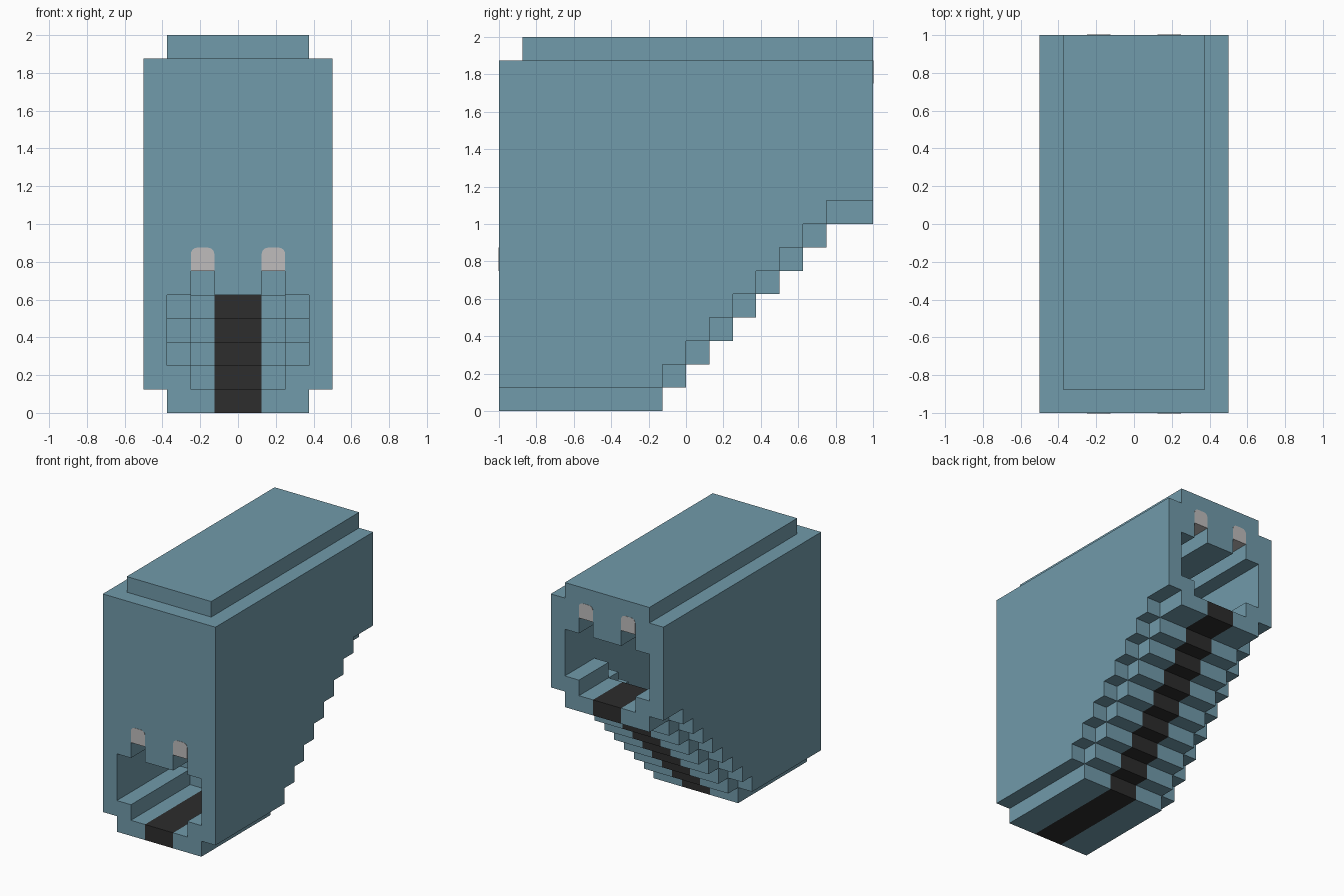
import bpy, bmesh, math

cube = bpy.data.objects.get("Cube")
if cube:
    bpy.data.objects.remove(cube, do_unlink=True)

U = 0.125  # one block unit


def make_material(name, rgb):
    mat = bpy.data.materials.new(name)
    mat.use_nodes = True
    mat.diffuse_color = (*rgb, 1)
    mat.node_tree.nodes["Principled BSDF"].inputs["Base Color"].default_value = (*rgb, 1)
    return mat


TEAL = make_material("teal_panel", (0.165, 0.325, 0.405))
BLACK = make_material("black_tread", (0.026, 0.026, 0.026))
LAMP = make_material("lamp_grey", (0.52, 0.505, 0.505))


def stairs(first_y, base_z):
    """Side outline (y, z) of eight rising steps running from front to back."""
    pts, z = [(-1, base_z)], base_z
    for i in range(8):
        y = first_y + i * U
        pts += [(y, z), (y, z + U)]
        z += U
    return pts + [(1, z)]


def add_prism(bm, outline, axis, a, b):
    """Extrude an outline from a to b along the x or y axis."""
    def place(p, t):
        return (t, p[0], p[1]) if axis == "x" else (p[0], t, p[1])
    near = [bm.verts.new(place(p, a)) for p in outline]
    far = [bm.verts.new(place(p, b)) for p in outline]
    bm.faces.new(near)
    bm.faces.new(far[::-1])
    n = len(outline)
    for i in range(n):
        j = (i + 1) % n
        bm.faces.new((near[i], far[i], far[j], near[j]))


def finish(name, bm, *mats):
    bmesh.ops.recalc_face_normals(bm, faces=bm.faces)
    bm.normal_update()
    mesh = bpy.data.meshes.new(name)
    for m in mats:
        mesh.materials.append(m)
    # Downward faces take the second material when there is one
    if len(mats) > 1:
        for f in bm.faces:
            f.material_index = 1 if f.normal.z < -0.9 else 0
    bm.to_mesh(mesh)
    bm.free()
    obj = bpy.data.objects.new(name, mesh)
    bpy.context.collection.objects.link(obj)
    return obj


def column(name, bottom, top, x0, x1, *mats, mirror=True):
    bm = bmesh.new()
    outline = bottom + top[::-1]
    add_prism(bm, outline, "x", x0, x1)
    if mirror:
        add_prism(bm, outline, "x", -x1, -x0)
    return finish(name, bm, *mats)


# Shared side outlines
underside = stairs(-U, 0)
floor = stairs(-2 * U, U)
ledge = stairs(-2 * U, 2 * U)
ceiling = stairs(-5 * U, 5 * U)
groove = stairs(-5 * U, 6 * U)
wall_base = stairs(-U, U)
roof = [(-1, 15 * U), (-7 * U, 15 * U), (-7 * U, 2), (1, 2)]
wall_top = [(-1, 15 * U), (1, 15 * U)]

# Stair floor: dark centre strip, side treads and raised ledges
column("centre_treads", underside, floor, -U, U, BLACK, mirror=False)
column("side_treads", underside, floor, U, 2 * U, TEAL)
column("ledges", underside, ledge, 2 * U, 3 * U, TEAL)

# Outer side walls
column("side_walls", wall_base, wall_top, 3 * U, 4 * U, TEAL)

# Stepped ceiling and raised roof, with a lamp groove on each side
column("centre_ceiling", ceiling, roof, -U, U, TEAL, mirror=False)
column("lamp_grooves", groove, roof, U, 2 * U, TEAL, LAMP)
column("side_ceiling", ceiling, roof, 2 * U, 3 * U, TEAL)


# Round-topped lamp plates above the grooves at both ends
def lamp_outline(cx, z):
    h, r = U / 2, 0.035
    pts = [(cx - h, z), (cx + h, z)]
    for side, start in ((1, 0), (-1, 90)):
        for k in range(5):
            a = math.radians(start + k * 22.5)
            pts.append((cx + side * (h - r) + r * math.cos(a), z + U - r + r * math.sin(a)))
    return pts


for name, y0, y1, z in (("front_lamps", -1.002, -0.998, 6 * U), ("back_lamps", 0.998, 1.002, 14 * U)):
    bm = bmesh.new()
    for s in (-1, 1):
        add_prism(bm, lamp_outline(s * 1.5 * U, z), "y", y0, y1)
    finish(name, bm, LAMP)
